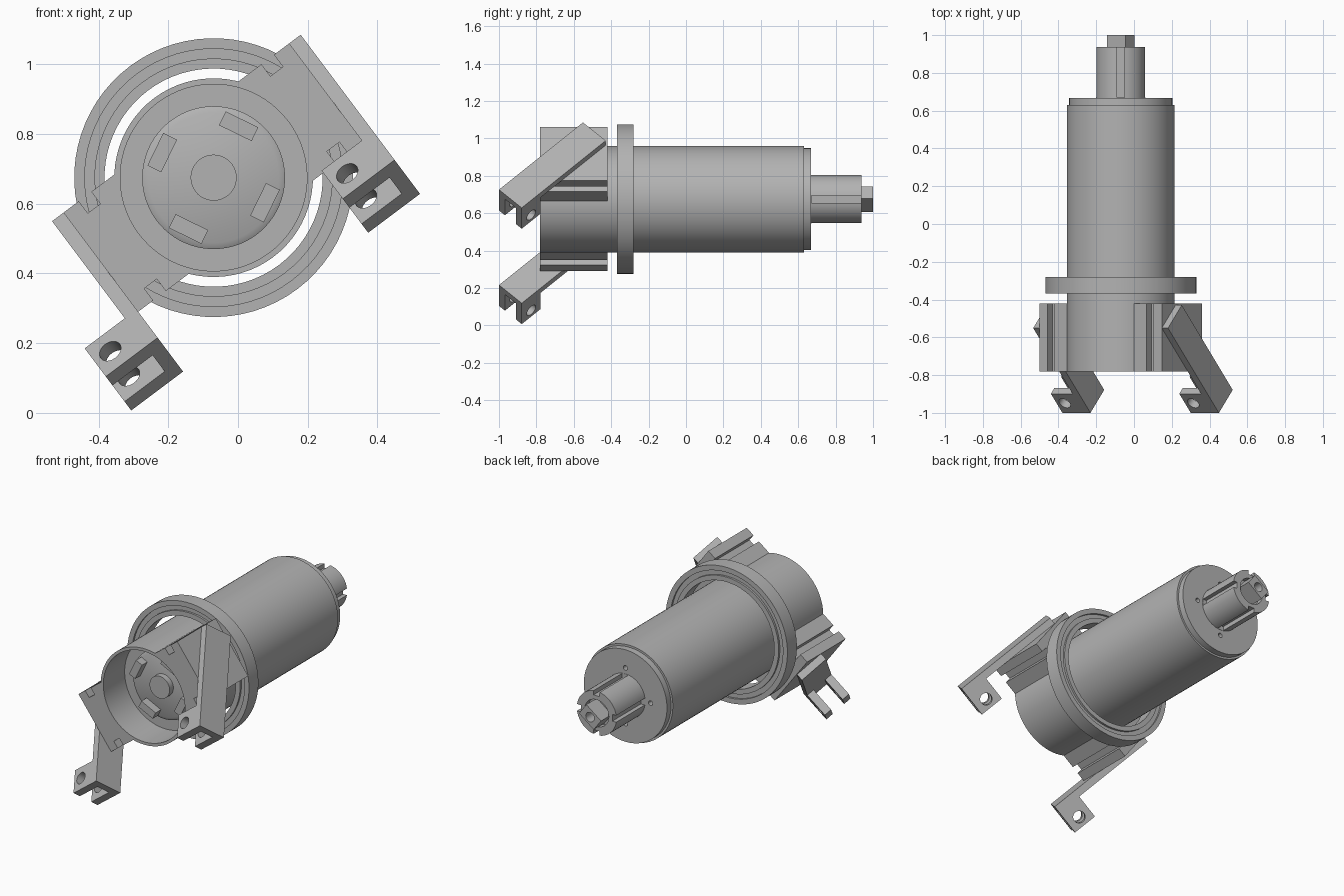
import bpy, bmesh, math
from mathutils import Matrix, Vector

cube = bpy.data.objects.get("Cube")
if cube:
    bpy.data.objects.remove(cube)

grey = bpy.data.materials.new("plain grey")
grey.use_nodes = True
grey.diffuse_color = (0.45, 0.45, 0.45, 1)
grey.node_tree.nodes["Principled BSDF"].inputs["Base Color"].default_value = (0.45, 0.45, 0.45, 1)

# Part frame: local x runs between the mounts, local y along the mount, local z is the barrel axis
FRAME = Matrix(((0.8, 0.6, 0, -0.07), (0, 0, 1, 0), (0.6, -0.8, 0, 0.675), (0, 0, 0, 1)))
TILT = math.atan2(0.6, 0.8)
parts = []


def finish(name, bm):
    bmesh.ops.remove_doubles(bm, verts=bm.verts, dist=1e-5)
    bmesh.ops.recalc_face_normals(bm, faces=bm.faces)
    mesh = bpy.data.meshes.new(name)
    bm.to_mesh(mesh)
    bm.free()
    mesh.materials.append(grey)
    obj = bpy.data.objects.new(name, mesh)
    obj.matrix_world = FRAME
    bpy.context.collection.objects.link(obj)
    parts.append(obj)
    return obj


def lathe(name, profile, closed=False, steps=72):
    bm = bmesh.new()
    vs = [bm.verts.new((r, 0, h)) for r, h in profile]
    edges = [bm.edges.new(p) for p in zip(vs, vs[1:])]
    if closed:
        edges.append(bm.edges.new((vs[-1], vs[0])))
    bmesh.ops.spin(bm, geom=vs + edges, axis=(0, 0, 1), cent=(0, 0, 0),
                   angle=math.tau, steps=steps)
    return finish(name, bm)


def prism(name, outline, z0, z1):
    bm = bmesh.new()
    face = bm.faces.new([bm.verts.new((x, y, z0)) for x, y in outline])
    ext = bmesh.ops.extrude_face_region(bm, geom=[face])["geom"]
    bmesh.ops.translate(bm, vec=(0, 0, z1 - z0),
                        verts=[g for g in ext if isinstance(g, bmesh.types.BMVert)])
    return finish(name, bm)


def add_box(bm, low, high, mat=Matrix()):
    low, high = Vector(low), Vector(high)
    bmesh.ops.create_cube(bm, size=1, matrix=mat @ Matrix.Translation((low + high) / 2)
                          @ Matrix.Diagonal((*(high - low), 1)))


def add_rod(bm, centre, radius, depth, mat=Matrix()):
    bmesh.ops.create_cone(bm, cap_ends=True, segments=32, radius1=radius, radius2=radius,
                          depth=depth, matrix=mat @ Matrix.Translation(centre))


def cut(obj, bm):
    cutter = finish("cutter", bm)
    parts.remove(cutter)
    cutter.hide_render = True
    mod = obj.modifiers.new("cut", 'BOOLEAN')
    mod.operation, mod.solver, mod.object = 'DIFFERENCE', 'EXACT', cutter
    graph = bpy.context.evaluated_depsgraph_get()
    obj.data = bpy.data.meshes.new_from_object(obj.evaluated_get(graph))
    obj.modifiers.clear()
    bpy.data.objects.remove(cutter)


def around(angle):
    return Matrix.Rotation(angle, 4, 'Z')


# Barrel: open cup at the front, stepped cap with small holes at the back
barrel = lathe("barrel", [(0, -0.58), (0.268, -0.58), (0.268, -0.78), (0.285, -0.78),
                          (0.285, 0.63), (0.273, 0.63), (0.273, 0.668), (0, 0.668)])
bm = bmesh.new()
for k in range(4):
    add_rod(bm, (0.165, 0, 0.66), 0.014, 0.08, around(TILT + k * math.pi / 2))
cut(barrel, bm)

# Cup floor: raised plate, central boss and four clips
lathe("floor_plate", [(0, -0.575), (0.205, -0.575), (0.205, -0.59), (0.187, -0.6), (0, -0.6)])
lathe("centre_boss", [(0, -0.59), (0.066, -0.59), (0.066, -0.635), (0, -0.635)], steps=40)
bm = bmesh.new()
for k in range(4):
    add_box(bm, (0.142, -0.052, -0.65), (0.186, 0.052, -0.595),
            around(TILT - math.radians(64) + k * math.pi / 2))
finish("floor_clips", bm)

# Loose ring with a shallow groove on both faces
lathe("collar_ring", [(0.313, -0.28), (0.342, -0.28), (0.342, -0.292), (0.37, -0.292),
                      (0.37, -0.28), (0.4, -0.28), (0.4, -0.368), (0.37, -0.368),
                      (0.37, -0.356), (0.342, -0.356), (0.342, -0.368), (0.313, -0.368)],
      closed=True)

# Rear shaft with four grooves and a hollow end
shaft = lathe("rear_shaft", [(0, 0.66), (0.13, 0.66), (0.13, 0.938), (0.08, 0.938),
                             (0.08, 0.9), (0, 0.9)], steps=48)
bm = bmesh.new()
for k in range(4):
    add_box(bm, (0.103, -0.02, 0.67), (0.15, 0.02, 0.96), around(TILT + k * math.pi / 2))
cut(shaft, bm)

# Drilled tang at the end of the shaft
bm = bmesh.new()
add_box(bm, (-0.06, -0.04, 0.88), (0.06, 0.04, 1.0))
tang = finish("end_tang", bm)
bm = bmesh.new()
add_rod(bm, (0, 0, 0.98), 0.028, 0.1)
cut(tang, bm)

# Side mounts: grooved blocks hugging the barrel
HALF = 0.178
reach = math.asin(HALF / 0.276)
arc = [(0.276 * math.cos(a), 0.276 * math.sin(a))
       for a in (reach * (i / 8 - 1) for i in range(17))]
edge = [(0.305, HALF), (0.305, 0.135), (0.35, 0.135), (0.35, HALF), (0.405, HALF)]
block = arc + edge + [(x, -y) for x, y in reversed(edge)]
for side, name in ((1, "left_mount"), (-1, "right_mount")):
    prism(name, [(side * x, side * y) for x, y in block], -0.78, -0.42)

# Slanted arms ending in drilled forks; both forks point the same way
LENGTH, WIDTH, LUG = 0.635, 0.172, 0.045
s = math.sqrt(0.5)
for outer, name in ((0.446, "left_arm"), (-0.404, "right_arm")):
    # Arm frame: x across the mounts, y along the arm, z across its width
    arm = Matrix(((1, 0, 0, outer), (0, s, s, -HALF), (0, -s, s, -0.551), (0, 0, 0, 1)))
    bm = bmesh.new()
    add_box(bm, (-0.042, 0, 0), (0, LENGTH, WIDTH), arm)
    finish(name, bm)
    bm = bmesh.new()
    for z in (0, WIDTH - LUG):
        add_box(bm, (-0.186, LENGTH - 0.143, z), (-0.04, LENGTH, z + LUG), arm)
    fork = finish(name + "_fork", bm)
    bm = bmesh.new()
    add_rod(bm, (-0.132, LENGTH - 0.072, WIDTH / 2), 0.034, 0.4, arm)
    cut(fork, bm)

# Smooth round surfaces, keep edges crisp
for obj in parts:
    obj.select_set(True)
bpy.context.view_layer.objects.active = parts[0]
bpy.ops.object.shade_smooth_by_angle(angle=math.radians(30))
